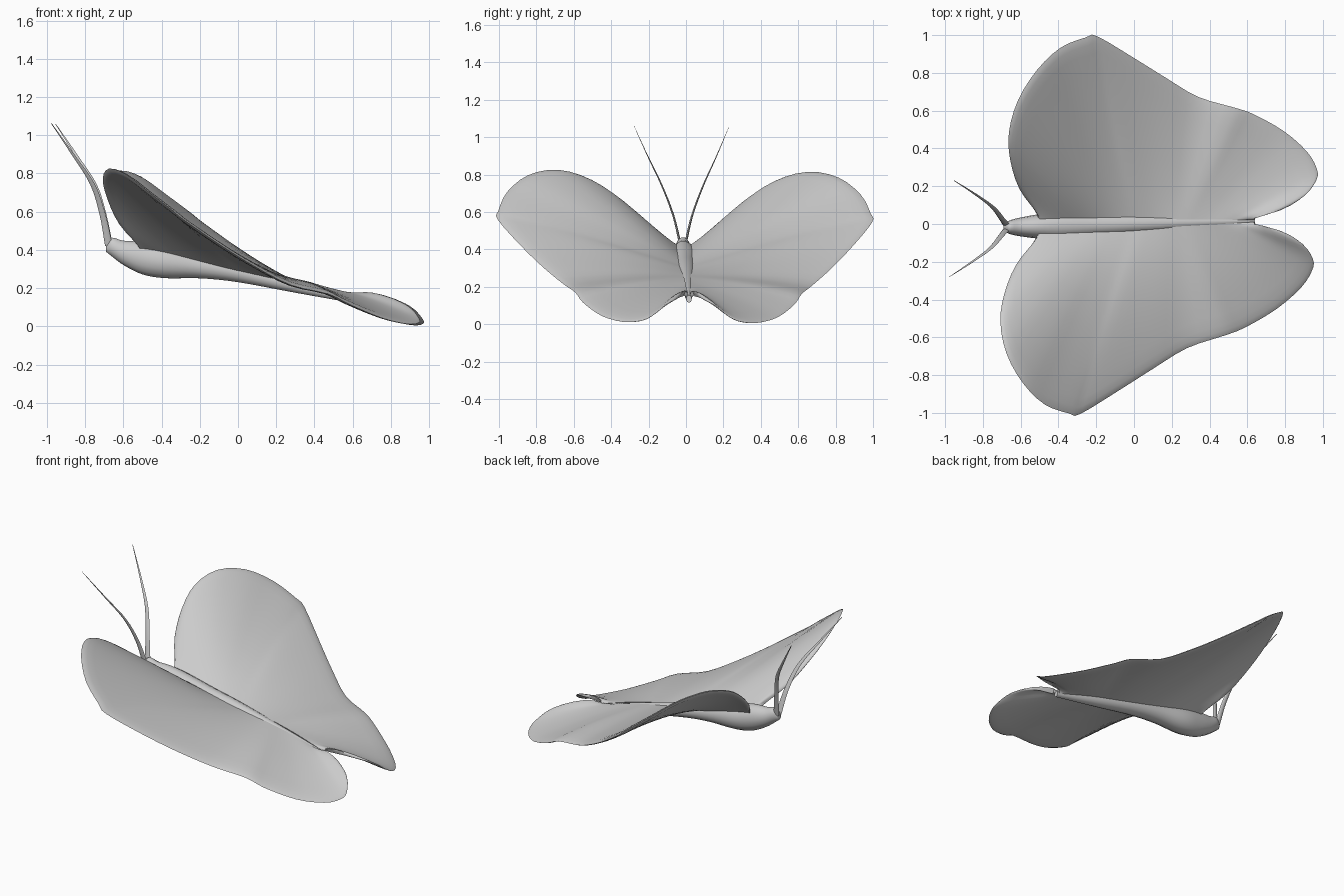
import bpy
import bmesh
import math
from mathutils import Vector

old = bpy.data.objects.get("Cube")
if old:
    bpy.data.objects.remove(old, do_unlink=True)

grey = bpy.data.materials.new("soft_grey")
grey.use_nodes = True
grey.diffuse_color = (0.6, 0.6, 0.6, 1)
grey.node_tree.nodes["Principled BSDF"].inputs["Base Color"].default_value = (0.6, 0.6, 0.6, 1)


def spline(points, steps):
    """Catmull-Rom curve through points of any dimension."""
    pts = [Vector(p) for p in points]
    pts = [pts[0] * 2 - pts[1]] + pts + [pts[-1] * 2 - pts[-2]]
    out = []
    for a, b, c, d in zip(pts, pts[1:], pts[2:], pts[3:]):
        for k in range(steps):
            t = k / steps
            out.append(0.5 * (2 * b + (c - a) * t + (2 * a - 5 * b + 4 * c - d) * t ** 2
                              + (3 * b - a - 3 * c + d) * t ** 3))
    return out + [pts[-2]]


def skew(p):
    """Slight natural asymmetry of the pose."""
    x, y, z = p
    return (x + 0.045 * y, y + 0.025 * x, z - 0.008 * y)


def loft(name, rings):
    """Skin closed rings of equal length and cap both ends."""
    bm = bmesh.new()
    rows = [[bm.verts.new(skew(p)) for p in ring] for ring in rings]
    n = len(rows[0])
    for a, b in zip(rows, rows[1:]):
        for i in range(n):
            j = (i + 1) % n
            bm.faces.new((a[i], a[j], b[j], b[i]))
    bm.faces.new(rows[0])
    bm.faces.new(rows[-1])
    bmesh.ops.recalc_face_normals(bm, faces=bm.faces)
    mesh = bpy.data.meshes.new(name)
    bm.to_mesh(mesh)
    bm.free()
    mesh.materials.append(grey)
    obj = bpy.data.objects.new(name, mesh)
    bpy.context.collection.objects.link(obj)
    bpy.ops.object.select_all(action="DESELECT")
    obj.select_set(True)
    bpy.context.view_layer.objects.active = obj
    bpy.ops.object.shade_smooth_by_angle(angle=math.radians(60))
    return obj


def ellipse(centre, u, v, sides=14):
    turn = [math.tau * i / sides for i in range(sides)]
    return [centre + u * math.cos(a) + v * math.sin(a) for a in turn]


# Body: x, bottom z, top z, half width
body = [(-0.69, 0.39, 0.43, 0.015), (-0.66, 0.365, 0.465, 0.035), (-0.6, 0.32, 0.45, 0.05),
        (-0.5, 0.27, 0.445, 0.065), (-0.38, 0.25, 0.42, 0.075), (-0.2, 0.25, 0.375, 0.06),
        (0, 0.23, 0.33, 0.05), (0.3, 0.175, 0.25, 0.035), (0.64, 0.115, 0.155, 0.015)]
loft("body", [ellipse(Vector((x, 0, (lo + hi) / 2)), Vector((0, w, 0)), Vector((0, 0, (hi - lo) / 2)))
              for x, lo, hi, w in spline(body, 4)])

# Wing rim from the front root around to the rear root
rim = [(-0.52, 0.075, 0.43), (-0.615, 0.2, 0.54), (-0.67, 0.35, 0.67), (-0.685, 0.5, 0.77),
       (-0.645, 0.67, 0.82), (-0.55, 0.83, 0.79), (-0.43, 0.945, 0.7), (-0.3, 0.995, 0.6),
       (-0.24, 1, 0.55), (-0.04, 0.88, 0.41), (0.135, 0.77, 0.3), (0.31, 0.665, 0.21),
       (0.5, 0.605, 0.165), (0.61, 0.565, 0.11), (0.775, 0.47, 0.04), (0.9, 0.36, 0.01),
       (0.955, 0.27, 0.015), (0.957, 0.21, 0.04), (0.9, 0.13, 0.1), (0.785, 0.06, 0.14),
       (0.64, 0.03, 0.15)]
root = [(-0.5, 0.03, 0.41), (-0.05, 0.03, 0.31), (0.35, 0.02, 0.225), (0.63, 0.01, 0.145)]

# Antenna: centre x, y, z and half thickness
antenna = [(-0.675, 0.012, 0.42, 0.02), (-0.705, 0.05, 0.58, 0.016), (-0.755, 0.11, 0.74, 0.013),
           (-0.85, 0.18, 0.89, 0.008), (-0.965, 0.255, 1.06, 0.002)]

STEPS = [0, 0.1, 0.25, 0.4, 0.55, 0.7, 0.82, 0.91, 0.96, 0.985]


def wing_ring(inner, outer, s):
    """Thin cross-section from the body to the rim, tapering at the rim."""
    length = (outer - inner).length
    up = Vector((0.35, -0.4, 0.85))
    top, bottom = [], []
    for t in STEPS:
        p = inner.lerp(outer, t)
        p.z += 0.02 * s * math.sin(math.pi * t)
        h = 0.012 * math.sqrt(min(1, (1 - t) * max(length, 0.1) / 0.05))
        top.append(p + up * h)
        bottom.append(p - up * h)
    return top + [outer] + bottom[::-1]


def mirrored(ring, side):
    return [Vector((p.x, p.y * side, p.z)) for p in ring]


edge = spline(rim, 3)
base = spline(root, 20)
count = len(edge) - 1
for side, label in ((1, "left"), (-1, "right")):
    rings = [wing_ring(base[i], edge[i], i / count) for i in range(count + 1)]
    loft(label + "_wing", [mirrored(r, side) for r in rings])
    stalk = [ellipse(Vector((x, y, z)), Vector((r, 0, 0)), Vector((0, r * 0.35, 0)), 8)
             for x, y, z, r in spline(antenna, 4)]
    loft(label + "_antenna", [mirrored(r, side) for r in stalk])
